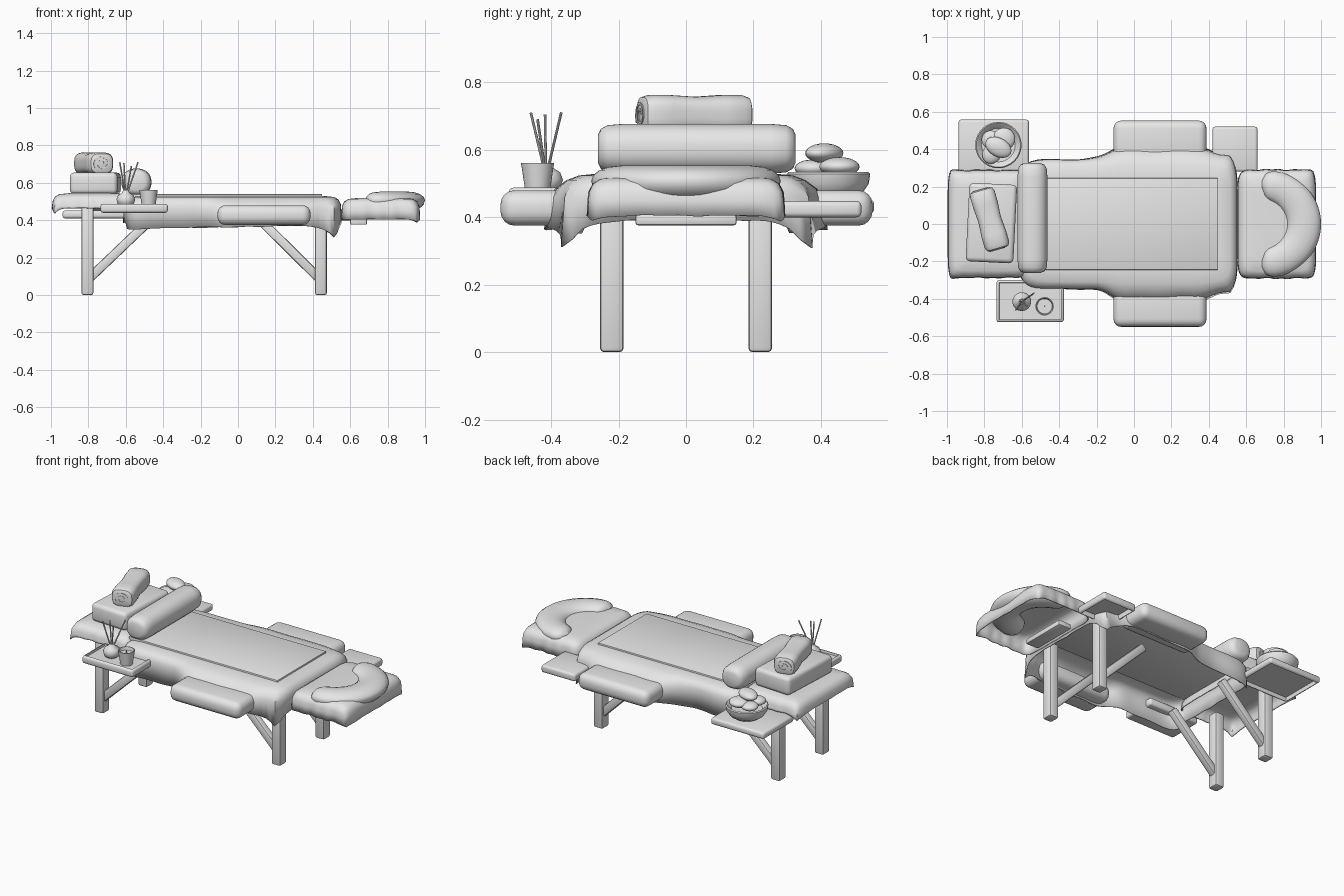
import bpy, bmesh, math
from mathutils import Vector, Matrix

cube = bpy.data.objects.get("Cube")
if cube:
    bpy.data.objects.remove(cube, do_unlink=True)

grey = bpy.data.materials.new("plain_grey")
grey.use_nodes = True
GREY = (0.8, 0.8, 0.8, 1)
grey.diffuse_color = GREY
grey.node_tree.nodes["Principled BSDF"].inputs["Base Color"].default_value = GREY
parts = []


def finish(name, bm, matrix=None):
    bmesh.ops.recalc_face_normals(bm, faces=bm.faces)
    mesh = bpy.data.meshes.new(name)
    bm.to_mesh(mesh)
    bm.free()
    mesh.materials.append(grey)
    obj = bpy.data.objects.new(name, mesh)
    bpy.context.collection.objects.link(obj)
    if matrix:
        obj.matrix_world = matrix
    parts.append(obj)
    return obj


def box(name, lo, hi, bevel=0.01, segments=2, recess=0, hollow=0, spin=0):
    """Rounded box between two corners, optionally with a sunken top or hollow underside."""
    lo, hi = Vector(lo), Vector(hi)
    bm = bmesh.new()
    bmesh.ops.create_cube(bm, size=1)
    bmesh.ops.scale(bm, vec=hi - lo, verts=bm.verts)
    bm.normal_update()
    outer = bm.edges[:]
    for pick, depth in ((max, -recess), (min, hollow)):
        if depth:
            face = pick(bm.faces, key=lambda f: f.calc_center_median().z)
            bmesh.ops.inset_region(bm, faces=[face], thickness=0.022)
            for v in face.verts:
                v.co.z += depth
    bmesh.ops.bevel(bm, geom=[e for e in outer if e.is_valid], offset=bevel, segments=segments,
                    profile=0.5, affect='EDGES', clamp_overlap=True)
    return finish(name, bm, Matrix.Translation((lo + hi) / 2) @ Matrix.Rotation(spin, 4, 'Z'))


def skin(bm, rings, close=True):
    """Join rings of points into a surface; close adds the last end cap."""
    loops = [[bm.verts.new(p) for p in ring] for ring in rings]
    n = len(loops[0])
    for a, b in zip(loops, loops[1:]):
        for i in range(n):
            bm.faces.new((a[i], a[(i + 1) % n], b[(i + 1) % n], b[i]))
    bm.faces.new(loops[0])
    if close:
        bm.faces.new(loops[-1])


def squircle(t, power):
    c, s = math.cos(t), math.sin(t)
    k = (abs(c) ** power + abs(s) ** power) ** (-1 / power)
    return c * k, s * k


def lathe(name, profile, matrix, power=2, sides=32):
    """Loft (radius, height) pairs around z; higher power gives squarer sections."""
    bm = bmesh.new()
    ring = [squircle(math.tau * i / sides, power) for i in range(sides)]
    skin(bm, [[(r * u, r * v, h) for u, v in ring] for r, h in profile])
    return finish(name, bm, matrix)


def rod(name, a, b, radius, sides=8):
    a, b = Vector(a), Vector(b)
    turn = (b - a).to_track_quat('Z', 'Y').to_matrix().to_4x4()
    return lathe(name, [(radius, 0), (radius, (b - a).length)], Matrix.Translation(a) @ turn, sides=sides)


def cloth(name, x0, x1, hy, top, drop, amp, head, foot, power=10, bulge=0):
    """Draped cover: flat top, rounded shoulder, hanging corners, and a bulge over the arm rests."""
    bm = bmesh.new()
    cx, hx, n = (x0 + x1) / 2, (x1 - x0) / 2, 160
    steps = [(-0.09, 0, 0), (-0.035, 0.006, 0.1), (-0.012, 0.02, 0.3), (0, 0.045, 0.6),
             (0.002, 0.07, 0.8), (0.004, 1, 1)]
    rings = []
    for out, down, loose in steps:
        ring = []
        for i in range(n):
            t = math.tau * i / n
            u, v = squircle(t, power)
            x = cx + u * (hx + out)
            corner = min(abs(u), abs(v)) ** 9 * (head if u > 0 else foot)
            wave = amp * math.sin(13 * t) * math.sin(5 * t + 1)
            swell = bulge / (1 + ((x - 0.14) / 0.28) ** 10)
            y = v * (hy + out + loose * (wave + corner * 0.7 + swell))
            depth = drop(u, v) + corner + wave * 0.6 if down == 1 else down
            ring.append((x, y, top - depth))
        rings.append(ring)
    skin(bm, rings, close=False)
    obj = finish(name, bm)
    mod = obj.modifiers.new("thickness", 'SOLIDIFY')
    mod.thickness = 0.006


# Legs and diagonal braces
for side, sy in (("left", 0.22), ("right", -0.22)):
    for end, x, inner in (("foot", -0.805, -0.47), ("head", 0.443, 0.12)):
        box(f"{end}_leg_{side}", (x - 0.032, sy - 0.035, 0), (x + 0.032, sy + 0.035, 0.49), 0.012)
        a, b = Vector((x, sy, 0.08)), Vector((inner, sy, 0.4))
        half = (b - a).length / 2
        brace = box(f"{end}_brace_{side}", (-0.022, -0.025, -half), (0.022, 0.025, half), 0.01)
        brace.matrix_world = (Matrix.Translation((a + b) / 2) @
                              (b - a).to_track_quat('Z', 'Y').to_matrix().to_4x4())

# Bar under the head end
box("head_support", (0.6, -0.15, 0.376), (0.69, 0.15, 0.41), 0.008)

# Covers and the sheet let into the top
cloth("main_cover", -0.61, 0.55, 0.345, 0.53,
      lambda u, v: 0.165 - 0.012 * u if abs(v) > abs(u) ** 8 else 0.14,
      0.006, 0.12, 0.0, bulge=0.068)
cloth("foot_cover", -0.992, -0.57, 0.285, 0.545, lambda u, v: 0.08, 0.003, 0.0, 0.05)
cloth("headrest_cover", 0.556, 0.97, 0.288, 0.52, lambda u, v: 0.115, 0.004, 0.03, 0.0, power=9)
box("top_sheet", (-0.6, -0.245, 0.515), (0.45, 0.245, 0.54), 0.004)

# Horseshoe face cushion
bm = bmesh.new()
rings, count = [], 40
for i in range(count + 1):
    f = 2 * i / count - 1
    a = f * 1.62
    size = max(0.1, (1 - abs(f) ** 16)) ** 0.5
    mid = Vector((0.695 + 0.213 * math.cos(a), 0.208 * math.sin(a), 0.508))
    out = Vector((math.cos(a), math.sin(a), 0))
    width = 0.079 + 0.013 * math.cos(a)
    rings.append([mid + out * width * size * math.cos(t) +
                  Vector((0, 0, (0.045 if math.sin(t) > 0 else 0.06) * size * math.sin(t)))
                  for t in (math.tau * k / 16 for k in range(16))])
skin(bm, rings)
finish("face_cushion", bm)

# Arm rests
for side, y0, y1 in (("left", 0.33, 0.553), ("right", -0.55, -0.33)):
    box(f"arm_rest_{side}", (-0.11, y0, 0.375), (0.388, y1, 0.48), 0.042, 4)

# Side shelves
box("head_shelf", (0.42, 0.28, 0.4), (0.66, 0.52, 0.448), 0.014, 3, hollow=0.03)
box("stone_shelf", (-0.938, 0.25, 0.41), (-0.562, 0.558, 0.452), 0.014, 3, hollow=0.025)
box("oil_tray", (-0.735, -0.525, 0.44), (-0.375, -0.3, 0.488), 0.014, 3, recess=0.014)

# Bolster across the table
sides_y = Matrix.Rotation(-math.pi / 2, 4, 'X')
bolster = [(0.045, -0.293), (0.064, -0.285), (0.076, -0.265), (0.08, -0.22)]
lathe("bolster", bolster + [(r, -h) for r, h in reversed(bolster)],
      Matrix.Translation((-0.543, 0.032, 0.603)) @ Matrix.Diagonal((1, 1, 0.92, 1)) @ sides_y, power=2.3)

# Folded towel with a rolled towel on top
box("folded_towel", (-0.89, -0.205, 0.54), (-0.635, 0.215, 0.655), 0.024, 3, spin=-0.05)
roll = [(0.045, -0.166), (0.06, -0.16), (0.068, -0.14), (0.068, -0.08), (0.062, 0)]
place = Matrix.Translation((-0.772, 0.025, 0.704)) @ Matrix.Rotation(0.28, 4, 'Z')
lathe("rolled_towel", roll + [(r, -h) for r, h in reversed(roll[:-1])],
      place @ Matrix.Diagonal((1, 1, 0.86, 1)) @ sides_y, power=3.2)
for end, y in (("front", -0.166), ("back", 0.166)):
    bm = bmesh.new()
    rings = []
    for i in range(49):
        t = i / 48 * 1.6 * math.tau
        r = 0.012 + 0.034 * i / 48
        rings.append([(math.cos(t) * (r + e), y + d, math.sin(t) * (r + e) * 0.85)
                      for e, d in ((-0.004, -0.003), (0.004, -0.003), (0.004, 0.003), (-0.004, 0.003))])
    skin(bm, rings)
    finish(f"towel_spiral_{end}", bm, place)

# Bowl with stones
lathe("stone_bowl", [(0.07, 0), (0.1, 0.02), (0.12, 0.05), (0.124, 0.078), (0.118, 0.084),
                     (0.106, 0.074), (0.09, 0.055), (0.03, 0.05)], Matrix.Translation((-0.725, 0.422, 0.45)))
for name, spot, size, spin in (("stone_low_left", (-0.695, 0.455, 0.55), (0.06, 0.06, 0.028), 0.4),
                               ("stone_low_right", (-0.76, 0.375, 0.545), (0.055, 0.05, 0.026), 0.9),
                               ("stone_low_back", (-0.765, 0.45, 0.54), (0.05, 0.05, 0.025), 0),
                               ("stone_top", (-0.725, 0.41, 0.59), (0.075, 0.05, 0.029), -0.5)):
    bm = bmesh.new()
    bmesh.ops.create_uvsphere(bm, u_segments=20, v_segments=12, radius=1)
    finish(name, bm, Matrix.LocRotScale(Vector(spot), Matrix.Rotation(spin, 3, 'Z'), Vector(size)))

# Scent vase with reeds
lathe("scent_vase", [(0.025, 0), (0.043, 0.014), (0.05, 0.038), (0.042, 0.06), (0.02, 0.074),
                     (0.015, 0.088), (0.01, 0.088), (0.008, 0.07)], Matrix.Translation((-0.6, -0.415, 0.473)))
for i, tip in enumerate([(-0.632, -0.46, 0.71), (-0.61, -0.418, 0.705),
                         (-0.535, -0.37, 0.71), (-0.57, -0.44, 0.69)]):
    rod(f"reed_{i + 1}", (-0.6, -0.415, 0.52), tip, 0.004)

# Candle pot
lathe("candle_pot", [(0.036, 0), (0.049, 0.088), (0.044, 0.088), (0.04, 0.068)],
      Matrix.Translation((-0.478, -0.44, 0.473)))
rod("candle_wick", (-0.478, -0.44, 0.53), (-0.478, -0.44, 0.558), 0.004)

# Smooth shading with sharp edges kept
bpy.ops.object.select_all(action='DESELECT')
for obj in parts:
    obj.select_set(True)
bpy.context.view_layer.objects.active = parts[0]
bpy.ops.object.shade_smooth_by_angle(angle=math.radians(40))
